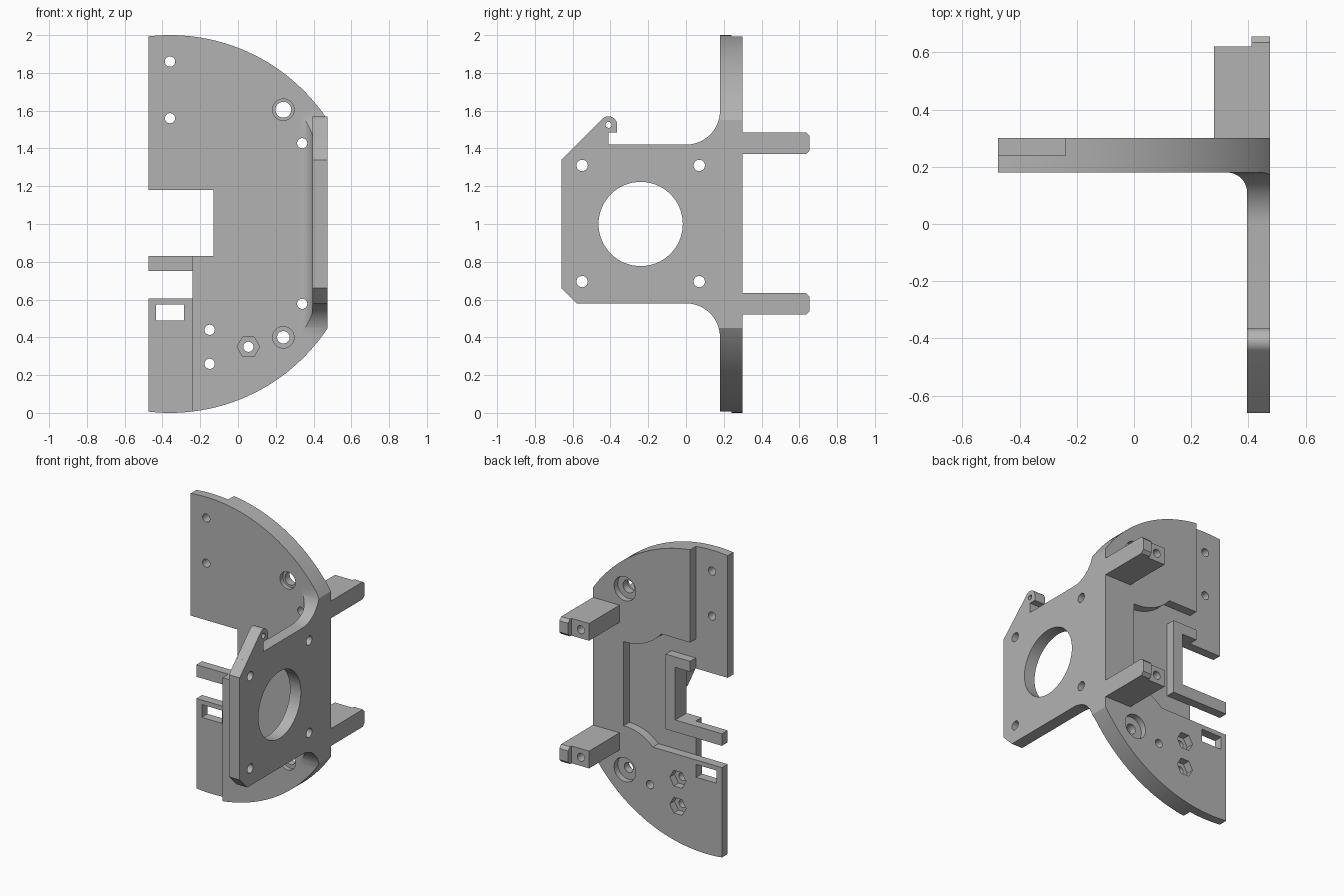
import bpy, bmesh
from math import sin, cos, radians

cube = bpy.data.objects.get("Cube")
if cube:
    bpy.data.objects.remove(cube, do_unlink=True)

grey = bpy.data.materials.new("mid grey")
grey.use_nodes = True
COLOUR = (0.45, 0.45, 0.45, 1)
grey.diffuse_color = COLOUR
grey.node_tree.nodes["Principled BSDF"].inputs["Base Color"].default_value = COLOUR


def arc(cx, cy, r, start, end, n=16):
    """Points on an arc, angles in degrees."""
    angles = [radians(start + (end - start) * i / n) for i in range(n + 1)]
    return [(cx + r * cos(a), cy + r * sin(a)) for a in angles]


def prism(name, points, low, high, axis):
    """Extrude a profile along an axis: x uses (y, z), y uses (x, z), z uses (x, y)."""
    place = {"x": lambda a, b, t: (t, a, b),
             "y": lambda a, b, t: (a, t, b),
             "z": lambda a, b, t: (a, b, t)}[axis]
    bm = bmesh.new()
    ends = [[bm.verts.new(place(a, b, t)) for a, b in points] for t in (low, high)]
    n = len(points)
    bm.faces.new(ends[0])
    bm.faces.new(ends[1][::-1])
    for i in range(n):
        j = (i + 1) % n
        bm.faces.new((ends[0][j], ends[0][i], ends[1][i], ends[1][j]))
    bmesh.ops.recalc_face_normals(bm, faces=bm.faces)
    mesh = bpy.data.meshes.new(name)
    bm.to_mesh(mesh)
    bm.free()
    mesh.materials.append(grey)
    obj = bpy.data.objects.new(name, mesh)
    bpy.context.collection.objects.link(obj)
    return obj


def combine(target, tool, operation="DIFFERENCE"):
    """Apply a boolean and discard the tool."""
    mod = target.modifiers.new("boolean", "BOOLEAN")
    mod.operation, mod.object, mod.solver = operation, tool, "EXACT"
    bpy.context.view_layer.objects.active = target
    bpy.ops.object.modifier_apply(modifier=mod.name)
    bpy.data.objects.remove(tool, do_unlink=True)


def rect(a0, a1, b0, b1):
    return [(a0, b0), (a1, b0), (a1, b1), (a0, b1)]


def drill(target, a, b, r, low, high, axis="y", sides=32):
    hole = arc(a, b, r, 0, 360 - 360 / sides, sides - 1)
    combine(target, prism("drill", hole, low, high, axis))


LEFT, RIGHT = -0.475, 0.475
FRONT, MIDDLE, BACK = 0.18, 0.24, 0.30
INNER = 0.395   # inner face of the side flange


def disc(low, high):
    prism_disc = prism("disc", arc(-0.36, 1, 1, 0, 358, 179), low, high, "y")
    combine(prism_disc, prism("clip", rect(LEFT, RIGHT, -1, 3), -2, 2, "y"), "INTERSECT")
    return prism_disc


# Round-edged main plate
body = disc(FRONT, BACK)
body.name = "mounting_bracket"

# Side flange: L section with inner fillet, trimmed to its side outline
section = ([(RIGHT, 0.25), (0.325, 0.25)]
           + arc(0.325, 0.11, 0.07, 90, 0, 10)
           + [(INNER, -0.66), (RIGHT, -0.66)])
flange = prism("flange", section, 0.3, 1.7, "z")
outline = ([(-0.58, 0.58)] + arc(0, 0.4, 0.18, 90, 0) + [(0.27, 0.4), (0.27, 1.6)]
           + arc(0, 1.6, 0.18, 360, 270) + [(-0.58, 1.42), (-0.66, 1.34), (-0.66, 0.66)])
combine(flange, prism("outline", outline, -1, 1, "x"), "INTERSECT")
combine(flange, disc(-1, 1), "INTERSECT")
combine(body, flange, "UNION")

# Hook on the flange top
hook = ([(-0.66, 1.34), (-0.60, 1.30), (-0.41, 1.30), (-0.41, 1.485), (-0.365, 1.485)]
        + arc(-0.41, 1.525, 0.045, 0, 135))
combine(body, prism("hook", hook, INNER, RIGHT, "x"), "UNION")

# Back pocket, curving round the bosses and leaving a rim around the side notch
pocket = ([(-0.6, 0.605)] + arc(0.24, 0.4, 0.29, 135, 90)
          + [(0.25, 0.69), (0.25, 1.25)] + arc(0.24, 1.6, 0.35, 270, 220)
          + [(-0.24, 1.375), (-0.24, 2.1), (-0.6, 2.1)])
cutter = prism("pocket", pocket, MIDDLE, 0.5, "y")
rim = [(-0.7, 0.75), (-0.06, 0.75), (-0.06, 1.25), (-0.24, 1.25),
       (-0.24, 1.18), (-0.13, 1.18), (-0.13, 0.83), (-0.7, 0.83)]
combine(cutter, prism("rim", rim, 0, 1, "y"))
combine(body, cutter)

# Side notch, front step and rectangular window
combine(body, prism("notch", rect(-0.6, -0.13, 0.83, 1.18), 0, 1, "y"))
combine(body, prism("step", rect(-0.6, -0.24, -0.1, 0.83), 0, MIDDLE, "y"))
combine(body, prism("window", rect(-0.435, -0.285, 0.49, 0.575), 0, 1, "y"))

# Rear posts with a longer outer tongue
for z in (1.4275, 0.5775):
    low, high = z - 0.0575, z + 0.0575
    post = prism("post", rect(0.28, RIGHT, low, high), 0.27, 0.62, "y")
    tongue = [(0.5, low), (0.635, low), (0.655, low + 0.02),
              (0.655, high - 0.02), (0.635, high), (0.5, high)]
    combine(post, prism("tongue", tongue, 0.41, RIGHT, "x"), "UNION")
    combine(body, post, "UNION")
    drill(body, 0.34, z, 0.027, 0.1, 0.7)

# Plate screw holes
for x, z in ((-0.36, 1.86), (-0.36, 1.56), (-0.15, 0.44), (-0.15, 0.26), (0.055, 0.35)):
    drill(body, x, z, 0.027, 0.1, 0.4)

# Hexagonal nut pockets
for z in (0.44, 0.26):
    drill(body, -0.15, z, 0.06, 0.25, 0.4, sides=6)
drill(body, 0.055, 0.35, 0.06, 0.1, 0.23, sides=6)

# Counterbored boss holes
for z, r in ((1.605, 0.042), (0.4, 0.033)):
    drill(body, 0.24, z, r, 0.1, 0.4)
    drill(body, 0.24, z, 0.057, 0.1, 0.21)
    drill(body, 0.24, z, 0.08, 0.26, 0.4)

# Flange openings
drill(body, -0.24, 1.0, 0.223, 0.3, 0.6, "x", 64)
for y in (-0.55, 0.07):
    for z in (0.695, 1.31):
        drill(body, y, z, 0.03, 0.38, 0.6, "x")
drill(body, -0.41, 1.525, 0.016, 0.3, 0.6, "x")

bpy.ops.object.select_all(action="DESELECT")
body.select_set(True)
bpy.context.view_layer.objects.active = body
bpy.ops.object.shade_smooth_by_angle(angle=radians(30))
